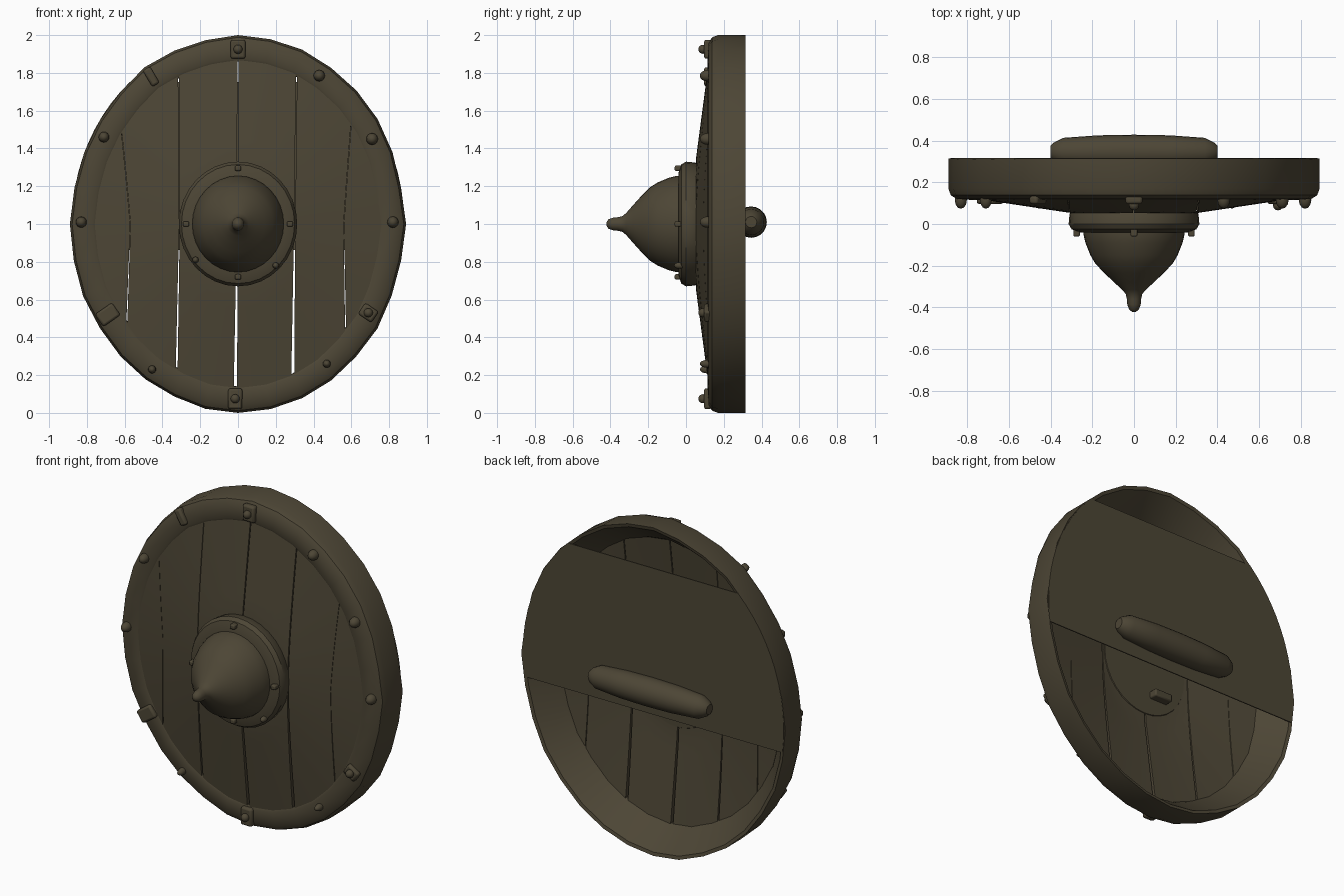
import bpy, bmesh, random
from math import sin, cos, pi, sqrt, atan2, asin, radians
from mathutils import Matrix, Vector

random.seed(4)
if "Cube" in bpy.data.objects:
    bpy.data.objects.remove(bpy.data.objects["Cube"])

HALF_W, HALF_H, MID_Z = 0.89, 1.0, 1.0

wood = bpy.data.materials.new("dark olive wood")
wood.use_nodes = True
wood.diffuse_color = (0.074, 0.061, 0.036, 1)
bsdf = wood.node_tree.nodes["Principled BSDF"]
bsdf.inputs["Base Color"].default_value = wood.diffuse_color
bsdf.inputs["Roughness"].default_value = 0.8


def finish(name, bm, angle=40, bevel=0):
    bmesh.ops.recalc_face_normals(bm, faces=bm.faces)
    mesh = bpy.data.meshes.new(name)
    bm.to_mesh(mesh)
    bm.free()
    mesh.materials.append(wood)
    obj = bpy.data.objects.new(name, mesh)
    bpy.context.collection.objects.link(obj)
    if bevel:
        mod = obj.modifiers.new("bevel", 'BEVEL')
        mod.width, mod.segments = bevel, 2
    bpy.ops.object.select_all(action='DESELECT')
    obj.select_set(True)
    bpy.context.view_layer.objects.active = obj
    bpy.ops.object.shade_smooth_by_angle(angle=radians(angle))
    return obj


def skin(bm, rings, closed):
    """Bridge rows of points with quads; closed rows wrap around."""
    rows = [[bm.verts.new(p) for p in ring] for ring in rings]
    n = len(rows[0])
    for a, b in zip(rows, rows[1:]):
        for i in range(n if closed else n - 1):
            j = (i + 1) % n
            bm.faces.new((a[i], a[j], b[j], b[i]))
    return rows


# Rim: a hollow-backed band swept round the oval, slightly hand-worn
def make_rim():
    profile = [(0, .315), (0, .17), (.012, .138), (.04, .12), (.12, .115),
               (.138, .125), (.14, .15), (.125, .175), (.02, .31)]
    bm = bmesh.new()
    rings = []
    segs = 32
    for k in range(segs):
        a = 2 * pi * k / segs
        wear = 0 if k % 8 == 0 else random.uniform(0, .012)
        rings.append([((HALF_W - d - wear) * sin(a), y, MID_Z + (HALF_H - d - wear) * cos(a))
                      for d, y in profile])
    rows = skin(bm, rings + [rings[0]], True)
    bmesh.ops.remove_doubles(bm, verts=bm.verts, dist=1e-5)
    finish("rim", bm, 35)


make_rim()


# Planks: six boards bending forward to the centre, with thin gaps
def plank_y(x, z):
    t = sqrt((x / .75) ** 2 + ((z - MID_Z) / .855) ** 2)
    return .05 + max(0, t - .38) * .113


def edge_x(edge, s):
    low, mid, high = edge
    return mid + (high - mid) * s if s > 0 else mid + (low - mid) * -s


SEAMS = [(-.765, -.765, -.765), (-.59, -.57, -.62), (-.325, -.31, -.315),
         (-.014, -.003, .0), (.29, .30, .31), (.57, .56, .60), (.765, .765, .765)]
GAPS = [0, .005, .01, .017, .016, .005, 0]

for p in range(6):
    bm = bmesh.new()
    rings = []
    for r in range(21):
        s = -1 + r / 10
        open_by = .35 + .65 * max(0, -s)
        x0 = edge_x(SEAMS[p], s) + GAPS[p] / 2 * open_by
        x1 = edge_x(SEAMS[p + 1], s) - GAPS[p + 1] / 2 * open_by
        ring = []
        for c in range(7):
            x = x0 + (x1 - x0) * c / 6
            z = MID_Z + s * .87 * sqrt(1 - (x / .77) ** 2)
            ring.append((x, plank_y(x, z), z))
        rings.append(ring)
    skin(bm, rings, False)
    # thicken backwards
    for f in bm.faces:
        f.normal_update()
    front = list(bm.faces)
    res = bmesh.ops.extrude_face_region(bm, geom=front, use_keep_orig=True)
    moved = [v for v in res["geom"] if isinstance(v, bmesh.types.BMVert)]
    bmesh.ops.translate(bm, verts=moved, vec=(0, .035, 0))
    finish("plank_%d" % (p + 1), bm, 40)


# Turned parts
def lathe(name, profile, place, segs=32, angle=35):
    bm = bmesh.new()
    rings = [[place(r, h, 2 * pi * k / segs) for k in range(segs)] for r, h in profile]
    rows = skin(bm, rings, True)
    for row in (rows[0], rows[-1]):
        bm.faces.new(row)
    return finish(name, bm, angle)


def facing_front(r, y, a):
    return (r * .95 * cos(a), y, MID_Z + r * sin(a))


lathe("boss_flange", [(.30, .09), (.325, .05), (.33, .0), (.315, -.025), (.27, -.04), (.2, -.04)],
      facing_front)
lathe("boss_dome", [(.255, -.02), (.255, -.05), (.245, -.09), (.22, -.15), (.195, -.19), (.15, -.235),
                    (.10, -.28), (.06, -.315), (.042, -.335), (.036, -.36), (.034, -.385),
                    (.025, -.41), (.008, -.422)], facing_front, angle=60)

# Back board: a flat panel across the oval, open above and below
bm = bmesh.new()
low, high = asin(-.14), asin(.76)
arc = [low + (high - low) * k / 12 for k in range(13)]
pts = [(.88 * cos(a), .99 * sin(a)) for a in arc]
pts += [(-x, z) for x, z in reversed(pts)]
panel = bm.faces.new([bm.verts.new((x, .31, MID_Z + z)) for x, z in pts])
res = bmesh.ops.extrude_face_region(bm, geom=[panel], use_keep_orig=True)
bmesh.ops.translate(bm, verts=[v for v in res["geom"] if isinstance(v, bmesh.types.BMVert)],
                    vec=(0, .006, 0))
finish("back_board", bm, 20)

# Handle: a tapered grip lying across the back
lathe("handle", [(.03, -.40), (.045, -.385), (.068, -.34), (.08, -.17), (.083, 0),
                 (.08, .17), (.068, .34), (.045, .385), (.03, .40)],
      lambda r, x, a: (x, .345 + r * cos(a), 1.01 + r * sin(a)), segs=20)


# Rivets and clamps
def rivet(name, x, y, z, r, depth):
    bm = bmesh.new()
    bmesh.ops.create_uvsphere(bm, u_segments=12, v_segments=8, radius=1)
    bm.transform(Matrix.Translation((x, y, z)) @ Matrix.Diagonal((r, depth, r, 1)))
    finish(name, bm, 60)


def block(name, centre, size, turn=0, bevel=.008):
    bm = bmesh.new()
    bmesh.ops.create_cube(bm, size=1)
    bm.transform(Matrix.Translation(centre) @ Matrix.Rotation(turn, 4, 'Y')
                 @ Matrix.Diagonal((*size, 1)))
    finish(name, bm, 40, bevel)


for i, (x, z, r) in enumerate([(.43, 1.785, .03), (.71, 1.45, .031), (.82, 1.01, .03), (.47, .26, .021),
                               (-.455, .23, .021), (-.83, 1.01, .029), (-.71, 1.46, .028)]):
    rivet("rim_rivet_%d" % (i + 1), x, .115, z, r, .042)

for i, (x, z, w, h) in enumerate([(0, 1.925, .08, .10), (.69, .53, .07, .085), (-.015, .075, .075, .11),
                                  (-.69, .52, .08, .11), (-.46, 1.78, .045, .10)]):
    block("rim_clamp_%d" % (i + 1), (x, .115, z), (w, .04, h), atan2(x, z - MID_Z), .012)
    if i < 3:
        rivet("clamp_rivet_%d" % (i + 1), x, .09, z, .024, .025)

for i, (x, z) in enumerate([(0, 1.295), (-.275, 1.0), (.275, 1.0), (0, .72)]):
    block("boss_peg_%d" % (i + 1), (x, -.035, z), (.032, .05, .028), 0, .007)
for i, (x, z) in enumerate([(-.225, .81), (.2, .78)]):
    rivet("boss_rivet_%d" % (i + 1), x, -.035, z, .017, .028)

# Small bracket behind the boss
block("back_bracket", (-.1, .11, .83), (.12, .06, .045))
